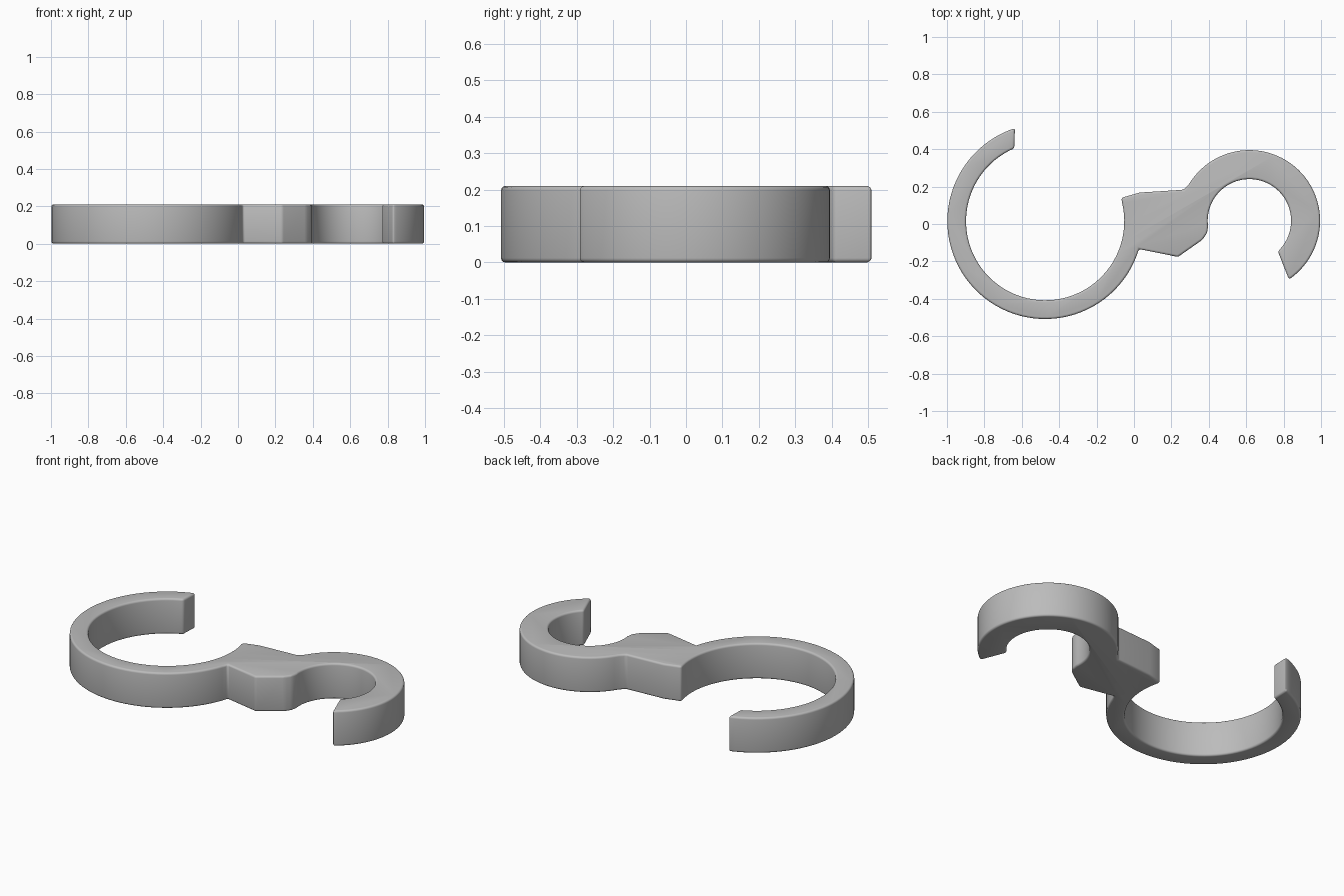
import bpy
import bmesh
from math import radians, cos, sin, ceil

cube = bpy.data.objects.get("Cube")
if cube:
    bpy.data.objects.remove(cube, do_unlink=True)

HEIGHT = 0.21
BIG = (-0.475, 0.015)
SMALL = (0.617, 0.017)


def arc(centre, radius, start, end):
    """Points along an arc, angles in degrees."""
    n = ceil(abs(end - start) / 4)
    angles = [radians(start + (end - start) * i / n) for i in range(n + 1)]
    return [(centre[0] + radius * cos(a), centre[1] + radius * sin(a)) for a in angles]


# Single closed outline: big hook, link body, small hook
outline = arc(BIG, 0.523, 108, 343.5)                          # big hook outside
outline += [(0.235, -0.176), (0.365, -0.085), (0.39, -0.05)]   # body front
outline += arc(SMALL, 0.223, 188, -47)                         # small hook inside
outline += arc(SMALL, 0.378, -56, 149)                         # small hook outside
outline += [(0.265, 0.183), (0.03, 0.168)]                     # body back
outline += [(-0.068, 0.14)]                                    # body corner
outline += arc(BIG, 0.423, 13, -247)                           # big hook inside

# Extrude the outline
bm = bmesh.new()
base = bm.faces.new([bm.verts.new((x, y, 0)) for x, y in outline])
top = bmesh.ops.extrude_face_region(bm, geom=[base], use_keep_orig=True)
for v in top["geom"]:
    if isinstance(v, bmesh.types.BMVert):
        v.co.z = HEIGHT
bmesh.ops.recalc_face_normals(bm, faces=bm.faces)
mesh = bpy.data.meshes.new("double_hook")
bm.to_mesh(mesh)
bm.free()
hook = bpy.data.objects.new("double_hook", mesh)
bpy.context.collection.objects.link(hook)

# Rounded rims and corners
bevel = hook.modifiers.new("rounded_edges", 'BEVEL')
bevel.width = 0.012
bevel.segments = 4
bevel.limit_method = 'ANGLE'
bevel.angle_limit = radians(18)
bevel.use_clamp_overlap = False
bpy.context.view_layer.objects.active = hook
hook.select_set(True)
bpy.ops.object.modifier_apply(modifier=bevel.name)
bpy.ops.object.shade_smooth_by_angle(angle=radians(32))

# Plain grey plastic
grey = bpy.data.materials.new("grey")
grey.use_nodes = True
colour = (0.5, 0.5, 0.5, 1)
grey.diffuse_color = colour
shader = grey.node_tree.nodes["Principled BSDF"]
shader.inputs["Base Color"].default_value = colour
shader.inputs["Roughness"].default_value = 0.6
mesh.materials.append(grey)
